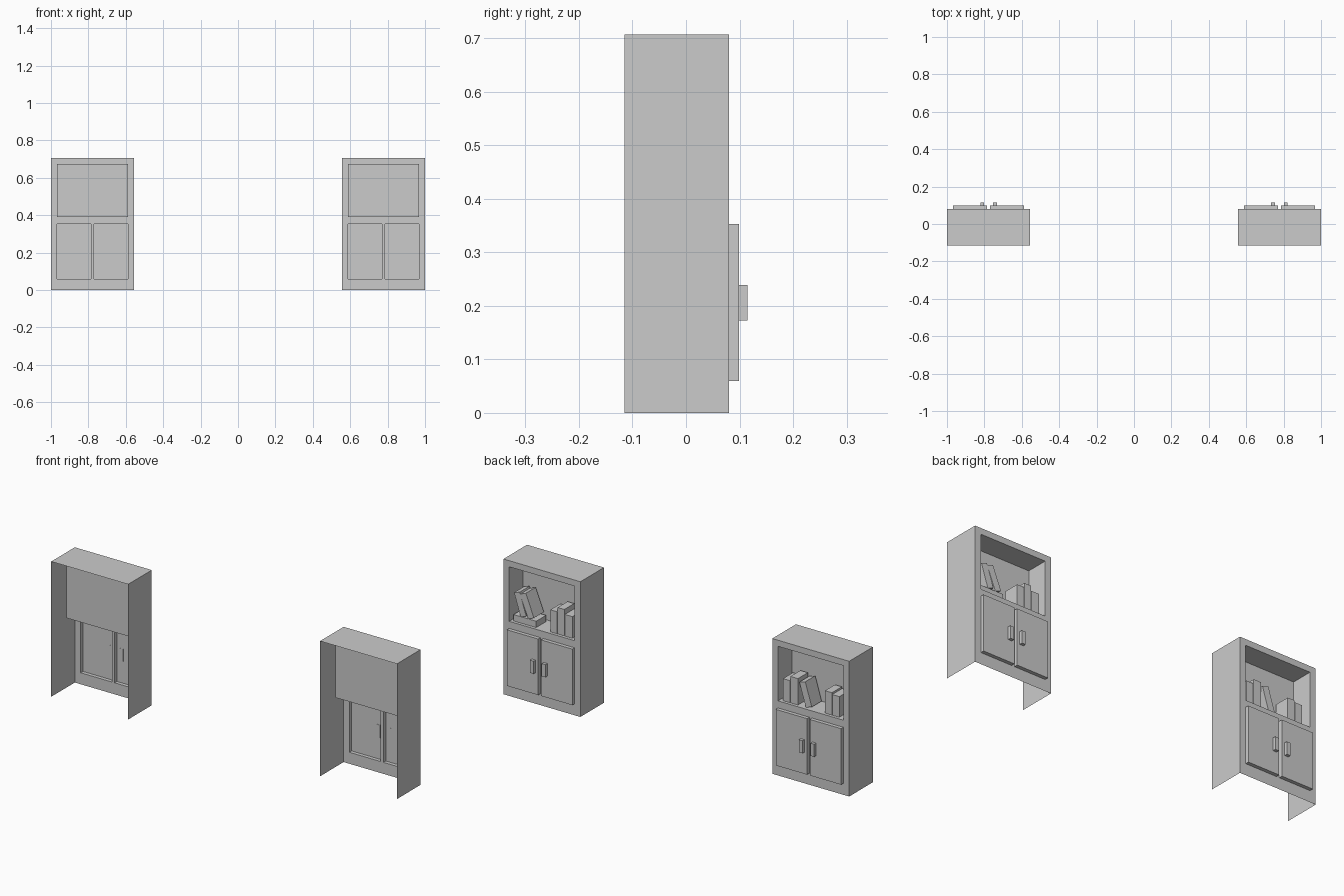
import bpy, bmesh, math
from mathutils import Matrix, Vector

if "Cube" in bpy.data.objects:
    bpy.data.objects.remove(bpy.data.objects["Cube"])

FRONT, REAR, NICHE = 0.08, -0.115, -0.035   # y of door side, open side, niche back
HALF, HEIGHT = 0.2225, 0.707
FLOOR = 0.39                                # shelf height
CENTRE = 0.7775


def finish(bm, name):
    mesh = bpy.data.meshes.new(name)
    bm.to_mesh(mesh)
    bm.free()
    ob = bpy.data.objects.new(name, mesh)
    bpy.context.collection.objects.link(ob)
    return ob


def box(name, x, y, z, pivot=None, lean=0.0):
    """Box from (min, max) ranges, optionally leaning about the y axis."""
    bm = bmesh.new()
    bmesh.ops.create_cube(bm, size=1)
    for v in bm.verts:
        v.co = Vector(r[0] + (c + 0.5) * (r[1] - r[0]) for c, r in zip(v.co, (x, y, z)))
    if lean:
        bmesh.ops.rotate(bm, verts=bm.verts, cent=pivot,
                         matrix=Matrix.Rotation(math.radians(lean), 3, 'Y'))
    return finish(bm, name)


def extrude(bm, faces, dy):
    out = bmesh.ops.extrude_discrete_faces(bm, faces=faces)['faces']
    verts = list({v for f in out for v in f.verts})
    bmesh.ops.translate(bm, verts=verts, vec=(0, dy, 0))


def cabinet(name, cx):
    """Open-backed shell: face frame with raised doors and a sunken shelf niche."""
    xs = [cx + d for d in (-HALF, -0.189, -0.008, 0.008, 0.189, HALF)]
    zs = [0, 0.06, 0.353, FLOOR, 0.675, HEIGHT]
    bm = bmesh.new()
    g = [[bm.verts.new((x, FRONT, z)) for z in zs] for x in xs]
    cell = {}
    for i in range(5):
        for j in range(5):
            cell[i, j] = bm.faces.new((g[i][j], g[i][j+1], g[i+1][j+1], g[i+1][j]))
    doors = [cell[1, 1], cell[3, 1]]
    # sides and top
    rear = {(x, z): bm.verts.new((xs[x], REAR, zs[z])) for x, z in ((0, 0), (0, 5), (5, 5), (5, 0))}
    bm.faces.new([rear[0, 0], rear[0, 5]] + g[0][::-1])
    bm.faces.new([rear[0, 5], rear[5, 5]] + [c[5] for c in g[::-1]])
    bm.faces.new([rear[5, 5], rear[5, 0]] + g[5])
    # doors, then niche
    extrude(bm, doors, 0.019)
    niche = bmesh.ops.dissolve_faces(bm, faces=[cell[i, 3] for i in (1, 2, 3)])['region']
    extrude(bm, niche, NICHE - FRONT)
    finish(bm, name)


for side, s in (("left", -1), ("right", 1)):
    cx = s * CENTRE
    cabinet(side + "_bookcase", cx)
    for k, d in (("a", -0.034), ("b", 0.034)):
        box(f"{side}_handle_{k}", (cx + d - 0.0105, cx + d + 0.0105), (0.098, 0.115), (0.173, 0.239))

# books: x min, x max, height, base z, lean in degrees
DEPTH = (-0.018, 0.064)
books = [
    # right bookcase: upright row
    (0.700, 0.740, 0.115, FLOOR, 0), (0.659, 0.698, 0.138, FLOOR, 0), (0.612, 0.656, 0.113, FLOOR, 0),
    # right bookcase: flat book with two leaning on it
    (0.822, 0.953, 0.033, FLOOR, 0), (0.878, 0.912, 0.122, 0.423, 18), (0.832, 0.868, 0.126, 0.423, 22),
    # left bookcase: upright pair, leaning book, far pair
    (-0.646, -0.606, 0.115, FLOOR, 0), (-0.692, -0.649, 0.138, FLOOR, 0),
    (-0.774, -0.738, 0.128, FLOOR, 17),
    (-0.889, -0.849, 0.117, FLOOR, 0), (-0.932, -0.891, 0.108, FLOOR, 0),
]
for n, (x0, x1, h, z, lean) in enumerate(books):
    box(f"book_{n + 1}", (x0, x1), DEPTH, (z, z + h), (x1, 0, z), lean)
